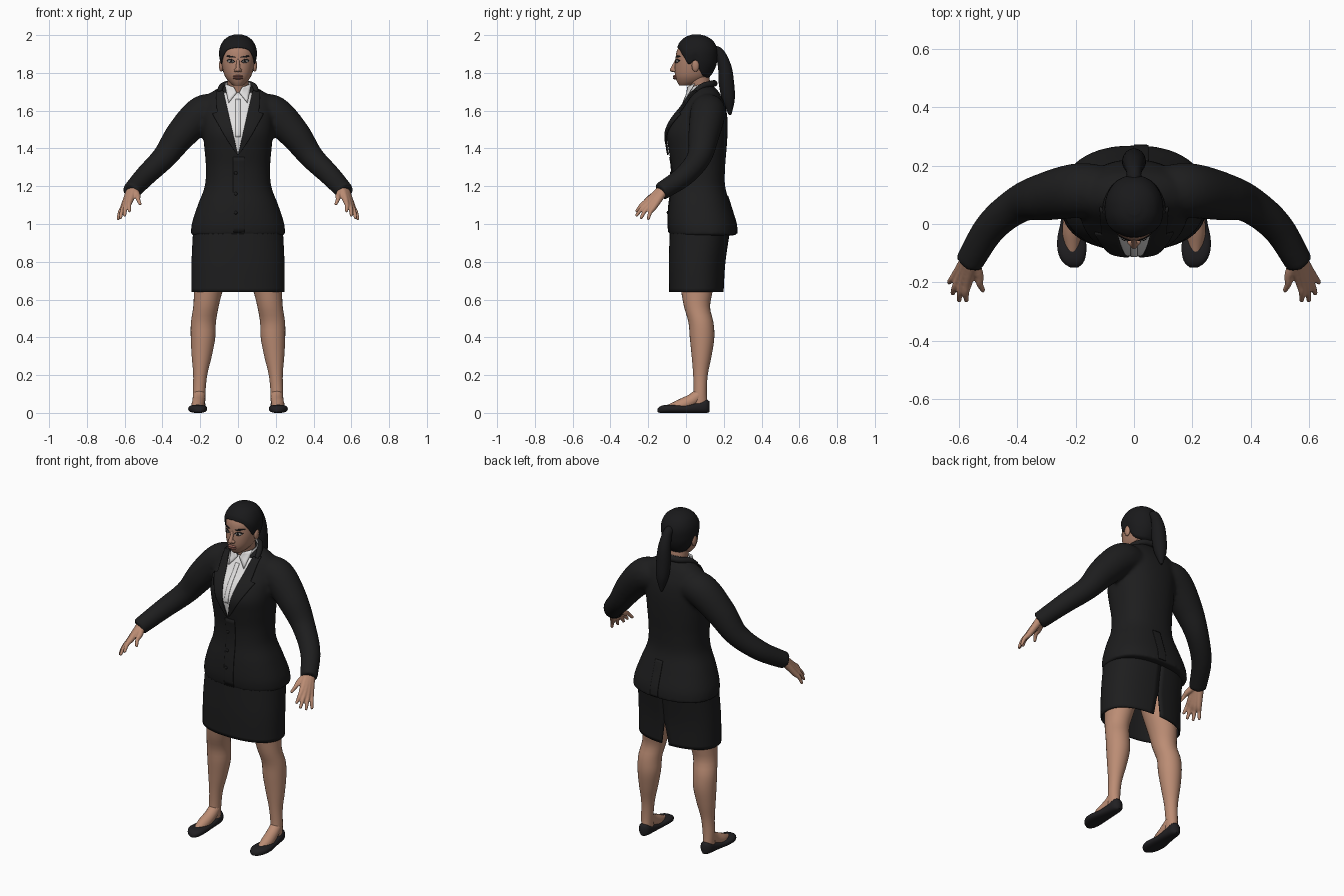
import bpy, bmesh, math
from mathutils import Vector

if "Cube" in bpy.data.objects:
    bpy.data.objects.remove(bpy.data.objects["Cube"])


def material(name, rgb):
    m = bpy.data.materials.new(name)
    m.diffuse_color = (*rgb, 1)
    m.use_nodes = True
    m.node_tree.nodes["Principled BSDF"].inputs["Base Color"].default_value = m.diffuse_color
    return m


SUIT = material("suit_black", (.0125, .0125, .013))
HAIR = material("hair_black", (.010, .010, .011))
SHOE = material("shoe_black", (.015, .014, .016))
SKIN = material("skin", (.50, .265, .175))
FACE = material("face_skin", (.42, .22, .15))
SHIRT = material("shirt_white", (.76, .75, .75))
LIPS = material("lips", (.30, .12, .095))
LINER = material("eye_dark", (.012, .010, .010))
EYE = material("eye_white", (.6, .58, .56))


def interp(rows, t):
    """Smooth interpolation of rows keyed by their first value."""
    t = min(max(t, rows[0][0]), rows[-1][0])
    i = max(k for k in range(len(rows) - 1) if rows[k][0] <= t)

    def slope(k, c):
        a, b = rows[max(k - 1, 0)], rows[min(k + 1, len(rows) - 1)]
        return (b[c] - a[c]) / (b[0] - a[0])
    p, q = rows[i], rows[i + 1]
    h = q[0] - p[0]
    s = (t - p[0]) / h
    return [(2*s**3 - 3*s*s + 1) * p[c] + (s**3 - 2*s*s + s) * h * slope(i, c)
            + (3*s*s - 2*s**3) * q[c] + (s**3 - s*s) * h * slope(i + 1, c)
            for c in range(1, len(p))]


def section(rows, z, a, n=2.3, off=0):
    """Point on a lofted body at height z, angle a (0 is the front)."""
    cx, hw, yf, yb = interp(rows, z)
    s, c = math.sin(a), math.cos(a)
    x = cx + (hw + off) * math.copysign(abs(s) ** (2 / n), s)
    y = (yf + yb) / 2 - ((yb - yf) / 2 + off) * math.copysign(abs(c) ** (2 / n), c)
    return Vector((x, y, z))


def on_front(rows, x, z, off, side=1, n=2.3):
    """Point on the front (side 1) or back (side -1) of a lofted body."""
    cx, hw, yf, yb = interp(rows, z)
    r = min(abs((x - cx) / hw), .99)
    return Vector((x, (yf + yb) / 2 - side * ((yb - yf) / 2 * (1 - r**n) ** (1 / n) + off), z))


def grid(bm, rings, closed=True, caps=True):
    vs = [[bm.verts.new(p) for p in r] for r in rings]
    m = len(vs[0])
    for a, b in zip(vs, vs[1:]):
        for j in range(m if closed else m - 1):
            k = (j + 1) % m
            bm.faces.new((a[j], a[k], b[k], b[j]))
    if closed and caps:
        bm.faces.new(vs[0])
        bm.faces.new(vs[-1])


def loft(bm, rows, steps=24, sides=40, n=2.3, swap=False):
    z0, z1 = rows[0][0], rows[-1][0]
    rings = [[section(rows, z0 + (z1 - z0) * i / steps, 2 * math.pi * j / sides, n)
              for j in range(sides)] for i in range(steps + 1)]
    if swap:
        rings = [[(p.x, p.z, p.y) for p in r] for r in rings]
    grid(bm, rings)


def tube(bm, pts, steps=6, sides=16, sx=1, tip=False):
    rows = [(i, *p) for i, p in enumerate(pts)]
    s = [interp(rows, i / steps) for i in range((len(pts) - 1) * steps + 1)]
    P = [Vector((p[0] * sx, p[1], p[2])) for p in s]
    R = [p[3] for p in s]
    if tip:
        d = (P[-1] - P[-2]).normalized()
        P += [P[-1] + d * R[-1] * .7]
        R += [R[-1] * .55]
    rings = []
    for i, p in enumerate(P):
        d = (P[min(i + 1, len(P) - 1)] - P[max(i - 1, 0)]).normalized()
        u = d.cross(Vector((.15, .95, .2))).normalized()
        v = d.cross(u)
        rings.append([p + R[i] * (u * math.cos(a) + v * math.sin(a))
                      for a in (2 * math.pi * j / sides for j in range(sides))])
    grid(bm, rings)


def ball(bm, loc, size):
    vs = bmesh.ops.create_uvsphere(bm, u_segments=16, v_segments=10, radius=1)["verts"]
    for v in vs:
        v.co = Vector(loc) + Vector([a * b for a, b in zip(v.co, size)])


def patch(bm, fn, nu=10, nv=16):
    grid(bm, [[fn(i / nu, j / nv) for i in range(nu + 1)] for j in range(nv + 1)], closed=False)


def part(name, mat, build, mirror=False, voxel=0, thick=0, smooth=4):
    bm = bmesh.new()
    build(bm)
    bmesh.ops.recalc_face_normals(bm, faces=bm.faces)
    me = bpy.data.meshes.new(name)
    bm.to_mesh(me)
    bm.free()
    me.materials.append(mat)
    ob = bpy.data.objects.new(name, me)
    bpy.context.collection.objects.link(ob)
    bpy.ops.object.select_all(action='DESELECT')
    ob.select_set(True)
    bpy.context.view_layer.objects.active = ob
    bpy.ops.object.shade_smooth_by_angle(angle=math.radians(50))
    if voxel:
        r = ob.modifiers.new("blend", 'REMESH')
        r.mode, r.voxel_size, r.use_smooth_shade = 'VOXEL', voxel, True
        s = ob.modifiers.new("soften", 'SMOOTH')
        s.factor, s.iterations = .5, smooth
    if thick:
        t = ob.modifiers.new("thickness", 'SOLIDIFY')
        t.thickness, t.offset = thick, 0
    if mirror:
        ob.modifiers.new("both_sides", 'MIRROR')


# Jacket: torso and sleeves blended together (z, centre x, half width, front y, back y)
TORSO = [(.94, 0, .25, -.087, .27), (1.0, 0, .245, -.095, .265), (1.1, 0, .213, -.09, .235),
         (1.2, 0, .176, -.077, .207), (1.3, 0, .17, -.077, .207), (1.4, 0, .178, -.093, .215),
         (1.48, 0, .185, -.102, .22), (1.55, 0, .187, -.075, .22), (1.62, 0, .187, -.022, .21),
         (1.67, 0, .175, .012, .19), (1.705, 0, .13, .035, .17), (1.735, 0, .07, .05, .14)]
ARM = [(.1, .115, 1.60, .085), (.19, .115, 1.585, .094), (.3, .095, 1.475, .083),
       (.39, .07, 1.355, .065), (.49, -.01, 1.255, .056), (.568, -.135, 1.17, .048)]


def jacket(bm):
    loft(bm, TORSO, 40, 56)
    for sx in (1, -1):
        tube(bm, ARM, 8, 24, sx)


part("jacket", SUIT, jacket, voxel=.011)


# Shirt front, lapels, front overlap and back vent follow the torso surface
def opening(z):
    t = (z - 1.365) / .34
    return .078 * max(t, 0)


def shirt_front(u, v):
    z = 1.37 + .325 * v
    return on_front(TORSO, (2 * u - 1) * (opening(z) + .004), z, .004)


def lapel(u, v):
    z = 1.365 + .34 * v
    b = .085 * (v / .64) ** .8 if v < .64 else .06 - .06 * (v - .64)
    return on_front(TORSO, opening(z) + b * u, z, .009)


part("shirt_front", SHIRT, lambda bm: patch(bm, shirt_front), thick=.006)
part("shirt_placket", SHIRT, lambda bm: patch(bm, lambda u, v: on_front(
    TORSO, (u - .5) * .024, 1.46 + .2 * v, .009), 3), thick=.003)
part("lapels", SUIT, lambda bm: patch(bm, lapel, 10, 36), mirror=True, thick=.008)
part("front_overlap", SUIT, lambda bm: patch(bm, lambda u, v: on_front(
    TORSO, -.025 + .06 * u, .955 + .4 * v, .001)), thick=.006)
part("back_vent", SUIT, lambda bm: patch(bm, lambda u, v: on_front(
    TORSO, .05 * u, .95 + .2 * v, .001, -1)), thick=.006)
part("jacket_buttons", SUIT, lambda bm: [ball(bm, on_front(TORSO, -.012, z, .004), (.009, .005, .009))
                                         for z in (1.06, 1.16, 1.27)])
part("jacket_collar", SUIT, lambda bm: tube(bm, [
    (.098, .04, 1.695, .012), (.085, .085, 1.728, .016), (.05, .135, 1.742, .017),
    (0, .15, 1.745, .017)]), mirror=True)


# Shirt collar band and wings
def collar_band(u, v):
    a = .3 + (2 * math.pi - .6) * u
    back = (1 - math.cos(a)) / 2
    z = 1.675 + .01 * back + v * (.045 + .03 * back)
    return Vector((.066 * math.sin(a), .077 - .062 * math.cos(a), z))


def collar_wing(u, v):
    a, b, c, d = map(Vector, ((.006, .006, 1.695), (.05, -.016, 1.642),
                              (.022, .008, 1.725), (.07, .045, 1.742)))
    return (a.lerp(b, u)).lerp(c.lerp(d, u), v)


part("shirt_collar", SHIRT, lambda bm: patch(bm, collar_band, 36, 4), thick=.005)
part("collar_wings", SHIRT, lambda bm: patch(bm, collar_wing, 4, 4), mirror=True, thick=.006)

# Skirt: open tube with a slit at the back
SKIRT = [(.64, 0, .243, -.085, .195), (.8, 0, .242, -.087, .205), (1.0, 0, .232, -.08, .235)]


def skirt(u, v):
    z = .64 + .36 * v
    gap = .07 * max(0, 1 - (z - .64) / .14)
    return section(SKIRT, z, -math.pi + gap + (2 * math.pi - 2 * gap) * u)


part("skirt", SUIT, lambda bm: patch(bm, skirt, 64, 18), thick=.008)

# Legs, feet and shoes
LEG = [(.03, .205, .03, .03, .115), (.1, .206, .033, .04, .11), (.2, .2, .037, .038, .115),
       (.3, .192, .053, .03, .135), (.4, .185, .065, .02, .15), (.48, .183, .066, .013, .145),
       (.56, .17, .067, -.01, .127), (.64, .158, .075, -.025, .14), (.8, .13, .1, -.05, .16),
       (.95, .115, .108, -.06, .18)]
FOOT = [(.205, .075, .10, .033), (.207, .03, .066, .034), (.212, -.03, .038, .034),
        (.212, -.09, .022, .022)]
SOLE = [(-.15, .205, .012, .004, .022), (-.135, .208, .033, 0, .036), (-.1, .212, .048, 0, .043),
        (-.05, .214, .049, 0, .042), (0, .211, .042, 0, .042), (.06, .207, .037, 0, .055),
        (.11, .206, .031, 0, .071), (.125, .206, .014, .004, .06)]
part("legs", SKIN, lambda bm: loft(bm, LEG, 36, 28, 2), mirror=True)
part("feet", SKIN, lambda bm: tube(bm, FOOT), mirror=True)
part("shoes", SHOE, lambda bm: loft(bm, SOLE, 24, 28, 2.6, True), mirror=True)

# Hands: each finger runs from the wrist through its knuckle to the tip
FINGERS = [((.553, -.135, 1.18), (.57, -.2, 1.125), (.575, -.262, 1.068)),
           ((.56, -.13, 1.178), (.585, -.197, 1.112), (.60, -.262, 1.045)),
           ((.567, -.125, 1.175), (.598, -.187, 1.1), (.622, -.238, 1.032)),
           ((.572, -.12, 1.17), (.607, -.17, 1.09), (.634, -.2, 1.027)),
           ((.553, -.13, 1.178), (.532, -.175, 1.15), (.518, -.228, 1.105))]


def hand(bm):
    for w, k, t in FINGERS:
        mid = Vector(k).lerp(Vector(t), .5) + Vector((.004, -.004, .004))
        tube(bm, [(*w, .023), (*k, .0165), (*mid, .0115), (*t, .0085)], 5, 12, tip=True)


part("hands", SKIN, hand, mirror=True, voxel=.0045, smooth=2)

# Head, neck, ears and nose
HEAD = [(1.732, 0, .024, -.034, .03), (1.75, 0, .046, -.046, .08), (1.78, 0, .068, -.057, .12),
        (1.82, 0, .081, -.06, .143), (1.87, 0, .088, -.056, .154), (1.92, 0, .086, -.047, .153),
        (1.96, 0, .066, -.018, .13), (1.98, 0, .038, .012, .098), (1.988, 0, .012, .04, .07)]
part("head", FACE, lambda bm: loft(bm, HEAD, 36, 40, 2.1))
part("neck", FACE, lambda bm: tube(bm, [(0, .085, 1.62, .05), (0, .077, 1.72, .054),
                                        (0, .06, 1.80, .058)], 6, 28))
part("ears", FACE, lambda bm: ball(bm, (.089, .05, 1.838), (.012, .02, .032)), mirror=True)


def nose(bm):
    tube(bm, [(0, -.048, 1.872, .008), (0, -.06, 1.845, .01), (0, -.072, 1.817, .013)], tip=False)
    ball(bm, (0, -.072, 1.816), (.013, .014, .011))
    for sx in (1, -1):
        ball(bm, (sx * .013, -.062, 1.813), (.01, .012, .009))


part("nose", FACE, nose, voxel=.0035, smooth=2)
part("lips", LIPS, lambda bm: [ball(bm, (0, -.056, z), (.026, .014, .0065)) for z in (1.782, 1.772)])


# Eyes and brows: thin almond plates on the face
def almond(x, z, w, h, off, tilt=0):
    def fn(u, v):
        a = 2 * u - 1
        return on_front(HEAD, x + w * a, z + tilt * a + (v - .5) * 2 * h * (1.02 - a * a), off, n=2.1)
    return lambda bm: patch(bm, fn, 12, 4)


part("eye_liner", LINER, almond(.038, 1.863, .023, .0105, .002, .002), mirror=True, thick=.002)
part("eye_whites", EYE, almond(.038, 1.861, .017, .006, .004, .001), mirror=True, thick=.002)
part("irises", LINER, almond(.037, 1.861, .007, .006, .006), mirror=True, thick=.002)
part("brows", HAIR, almond(.04, 1.886, .026, .0045, .002, .003), mirror=True, thick=.002)

# Hair cap: from the hairline (fraction of half turn, height) up to the crown
HAIRLINE = [(0, 1.934), (.2, 1.922), (.32, 1.885), (.42, 1.845), (.5, 1.868),
            (.58, 1.82), (.7, 1.785), (1, 1.772)]


def hair_cap(bm):
    rings = []
    for i in range(21):
        ring = []
        for j in range(64):
            a = 2 * math.pi * j / 64
            low = interp(HAIRLINE, min(a, 2 * math.pi - a) / math.pi)[0]
            f = math.sin(i / 20 * math.pi / 2)
            p = section(HEAD, low + (1.988 - low) * f, a, 2.1, .004 + .006 * min(1, i / 4))
            p.z += .012 * f
            ring.append(p)
        rings.append(ring)
    grid(bm, rings, caps=False)
    bm.verts.ensure_lookup_table()
    bm.faces.new(bm.verts[-64:])


part("hair_cap", HAIR, hair_cap, thick=.004)
part("ponytail", HAIR, lambda bm: tube(bm, [
    (0, .14, 1.925, .022), (0, .178, 1.905, .026), (0, .205, 1.83, .036), (0, .214, 1.745, .041),
    (0, .225, 1.66, .034), (0, .233, 1.585, .01)], 8, 20, tip=True))
part("hair_tie", HAIR, lambda bm: ball(bm, (0, .165, 1.915), (.026, .02, .026)))
